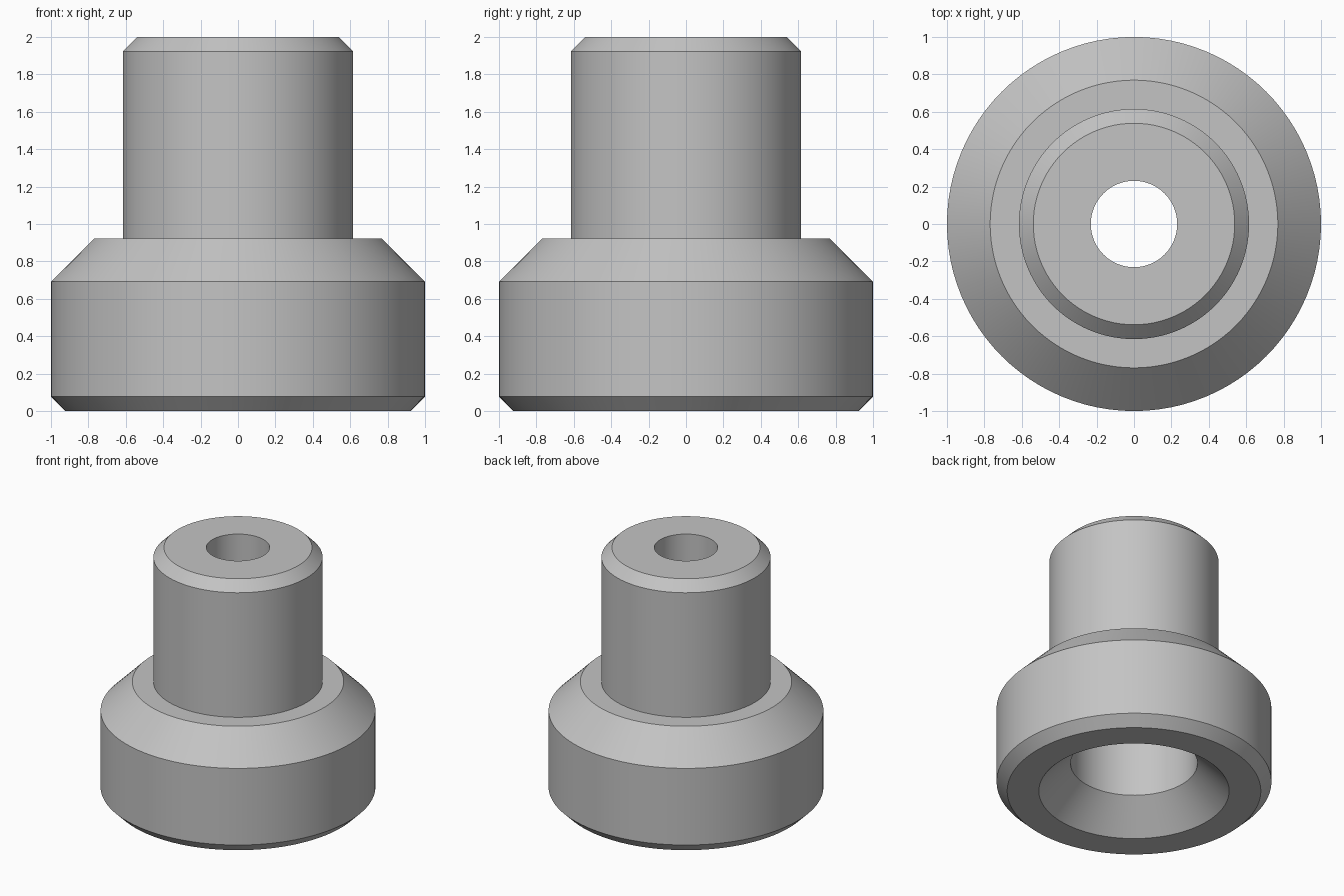
import bpy, bmesh, math

cube = bpy.data.objects.get("Cube")
if cube:
    bpy.data.objects.remove(cube, do_unlink=True)

SEGMENTS = 96
U = 1 / 13  # design unit: the outer radius is 13 units

# Closed (radius, height) section of the stepped bushing
section = [
    (9, 0), (12, 0), (13, 1), (13, 9), (10, 12),     # base with chamfers
    (8, 12), (8, 25), (7, 26),                       # neck
    (3, 26), (3, 12), (6, 12), (6, 3),               # through hole, counterbore
]

# Grey material
grey = bpy.data.materials.new("grey")
grey.use_nodes = True
colour = (0.55, 0.55, 0.55, 1)
grey.diffuse_color = colour
grey.node_tree.nodes["Principled BSDF"].inputs["Base Color"].default_value = colour

# Revolve the section around the z axis
bm = bmesh.new()
rings = []
for i in range(SEGMENTS):
    a = 2 * math.pi * i / SEGMENTS
    rings.append([bm.verts.new((r * U * math.cos(a), r * U * math.sin(a), z * U))
                  for r, z in section])
for i, ring in enumerate(rings):
    following = rings[(i + 1) % SEGMENTS]
    for j in range(len(section)):
        k = (j + 1) % len(section)
        bm.faces.new((ring[j], following[j], following[k], ring[k]))
bmesh.ops.recalc_face_normals(bm, faces=bm.faces)
mesh = bpy.data.meshes.new("stepped_bushing")
bm.to_mesh(mesh)
bm.free()
mesh.materials.append(grey)

bushing = bpy.data.objects.new("stepped_bushing", mesh)
bpy.context.collection.objects.link(bushing)
bpy.context.view_layer.objects.active = bushing
bushing.select_set(True)
bpy.ops.object.shade_smooth_by_angle(angle=math.radians(30))
